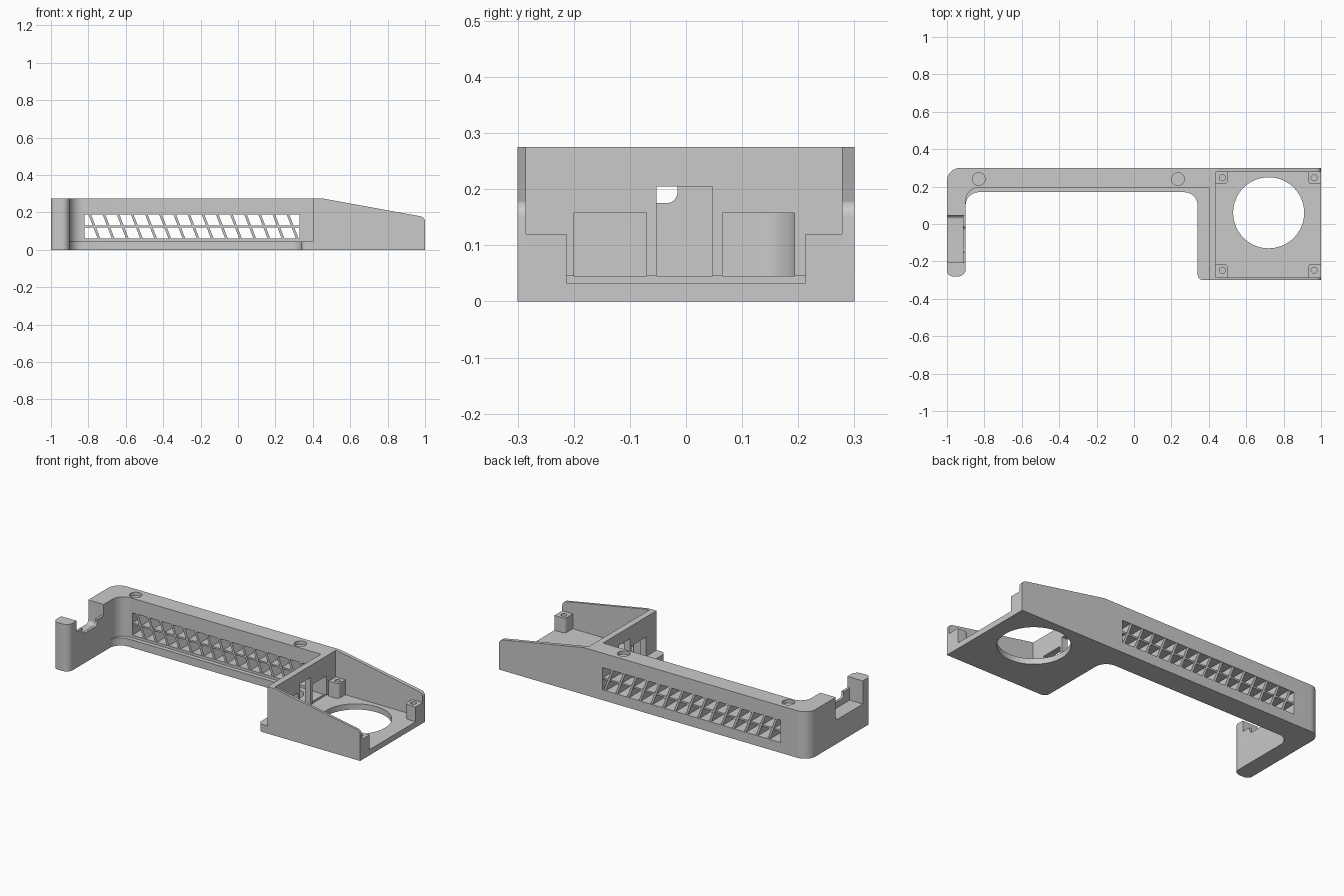
import bpy, bmesh, math
from mathutils import Vector

if "Cube" in bpy.data.objects:
    bpy.data.objects.remove(bpy.data.objects["Cube"], do_unlink=True)

grey = bpy.data.materials.new("matte_grey")
grey.use_nodes = True
grey.diffuse_color = (0.59, 0.59, 0.59, 1)
grey.node_tree.nodes["Principled BSDF"].inputs["Base Color"].default_value = grey.diffuse_color


def rounded(corners, steps=8):
    """Corners are (u, v) or (u, v, radius); returns the filleted outline."""
    out = []
    for i, c in enumerate(corners):
        p = Vector(c[:2])
        r = c[2] if len(c) > 2 else 0
        if not r:
            out.append(p)
            continue
        a = (Vector(corners[i - 1][:2]) - p).normalized()
        b = (Vector(corners[(i + 1) % len(corners)][:2]) - p).normalized()
        half = a.angle(b) / 2
        centre = p + (a + b).normalized() * (r / math.sin(half))
        start = p + a * (r / math.tan(half)) - centre
        end = p + b * (r / math.tan(half)) - centre
        for k in range(steps + 1):
            out.append(centre + start.lerp(end, k / steps).normalized() * r)
    return out


def rect(u0, u1, v0, v1):
    return [(u0, v0), (u1, v0), (u1, v1), (u0, v1)]


def circle(u, v, r, n=48):
    return [(u + r * math.cos(t * math.tau / n), v + r * math.sin(t * math.tau / n)) for t in range(n)]


def prism(name, corners, axis, lo, hi):
    """Extrude an outline along an axis from lo to hi."""
    place = {"x": lambda p, h: (h, p[0], p[1]),
             "y": lambda p, h: (p[0], h, p[1]),
             "z": lambda p, h: (p[0], p[1], h)}[axis]
    bm = bmesh.new()
    face = bm.faces.new([bm.verts.new(place(p, lo)) for p in rounded(corners)])
    # Keep the starting cap by extruding a copy of it
    new = bmesh.ops.extrude_face_region(bm, geom=[face], use_keep_orig=True)["geom"]
    shift = Vector(place((0, 0), hi - lo))
    bmesh.ops.translate(bm, vec=shift, verts=[g for g in new if isinstance(g, bmesh.types.BMVert)])
    bmesh.ops.recalc_face_normals(bm, faces=bm.faces)
    mesh = bpy.data.meshes.new(name)
    bm.to_mesh(mesh)
    bm.free()
    mesh.materials.append(grey)
    obj = bpy.data.objects.new(name, mesh)
    bpy.context.collection.objects.link(obj)
    return obj


def cut(obj, corners, axis, lo, hi):
    """Subtract a prism from an object."""
    cutter = prism("cutter", corners, axis, lo, hi)
    cutter.hide_render = True
    mod = obj.modifiers.new("cut", "BOOLEAN")
    mod.operation, mod.solver, mod.object = "DIFFERENCE", "EXACT", cutter
    bpy.context.view_layer.objects.active = obj
    bpy.ops.object.modifier_apply(modifier=mod.name)
    bpy.data.objects.remove(cutter, do_unlink=True)


H, LEDGE, FLOOR = 0.275, 0.045, 0.033
parts = []

# Lower ledge following the whole bracket
parts.append(prism("lower_ledge", [
    (-1, -0.28, 0.03), (-0.9, -0.28, 0.04), (-0.9, 0.17, 0.07), (0.34, 0.17, 0.07),
    (0.34, -0.3, 0.03), (0.42, -0.3), (0.42, 0.3), (-1, 0.3, 0.07)], "z", 0, LEDGE))

# Tall back beam with the left arm
beam = prism("beam_and_arm", [
    (-1, -0.28, 0.03), (-0.9, -0.28, 0.04), (-0.9, 0.195, 0.07), (0.42, 0.195),
    (0.42, 0.3), (-1, 0.3, 0.07)], "z", LEDGE, H)
parts.append(beam)

# Grille opening, screw recesses and the stepped notch in the arm
cut(beam, rect(-0.82, 0.33, 0.06, 0.19), "y", 0.1, 0.4)
for x in (-0.83, 0.235):
    cut(beam, circle(x, 0.24, 0.034, 32), "z", 0.255, 0.3)
cut(beam, [(-0.205, 0.14), (0.045, 0.14, 0.02), (0.045, 0.4), (-0.205, 0.4)], "x", -1.1, -0.915)
cut(beam, [(-0.205, 0.21), (-0.15, 0.21), (-0.15, 0.175, 0.02), (-0.015, 0.175, 0.02),
           (-0.015, 0.21), (0.045, 0.21), (0.045, 0.4), (-0.205, 0.4)], "x", -0.93, -0.8)

# Slanted grille slats and their cross bar
for i in range(15):
    x = -0.75 + 0.0757 * i
    parts.append(prism("grille_slat", [(x, 0.06), (x + 0.014, 0.06), (x - 0.036, 0.19), (x - 0.05, 0.19)],
                       "y", 0.197, 0.298))
parts.append(prism("grille_bar", rect(-0.82, 0.33, 0.12, 0.13), "y", 0.2, 0.295))

# Fan tray floor with round opening
tray = prism("fan_tray_floor", rect(0.42, 1, -0.3, 0.3), "z", 0, FLOOR)
cut(tray, circle(0.72, 0.06, 0.19, 64), "z", -0.1, 0.1)
parts.append(tray)

# Sloping side walls of the tray
slope = [(0.4, FLOOR), (1, FLOOR), (1, 0.175, 0.03), (0.45, H, 0.05), (0.4, H)]
parts.append(prism("front_tray_wall", slope, "y", -0.3, -0.285))
parts.append(prism("back_tray_wall", slope, "y", 0.278, 0.3))

# Cross wall with three cable windows
wall = prism("cross_wall", rect(-0.299, 0.299, LEDGE, H), "x", 0.4, 0.437)
for y0, y1, top in ((-0.2, -0.07, 0.158), (-0.053, 0.047, 0.205), (0.065, 0.193, 0.158)):
    cut(wall, rect(y0, y1, LEDGE - 0.01, top), "x", 0.3, 0.6)
parts.append(wall)

# Four corner screw posts
for x0, x1, hx in ((0.437, 0.5, 0.472), (0.932, 1, 0.963)):
    for s in (-1, 1):
        inner, outer = s * 0.213, s * 0.285
        inside_x, outside_x = (x1, x0) if x0 < 0.7 else (x0, x1)
        post = prism("screw_post", [(outside_x, outer), (inside_x, outer),
                                    (inside_x, inner, 0.02), (outside_x, inner)], "z", FLOOR, 0.12)
        cut(post, circle(hx, s * 0.247, 0.016, 24), "z", 0.05, 0.2)
        parts.append(post)

# Smooth the curves, keep the edges crisp
bpy.ops.object.select_all(action="DESELECT")
for p in parts:
    p.select_set(True)
bpy.context.view_layer.objects.active = beam
bpy.ops.object.shade_smooth_by_angle(angle=math.radians(30))
